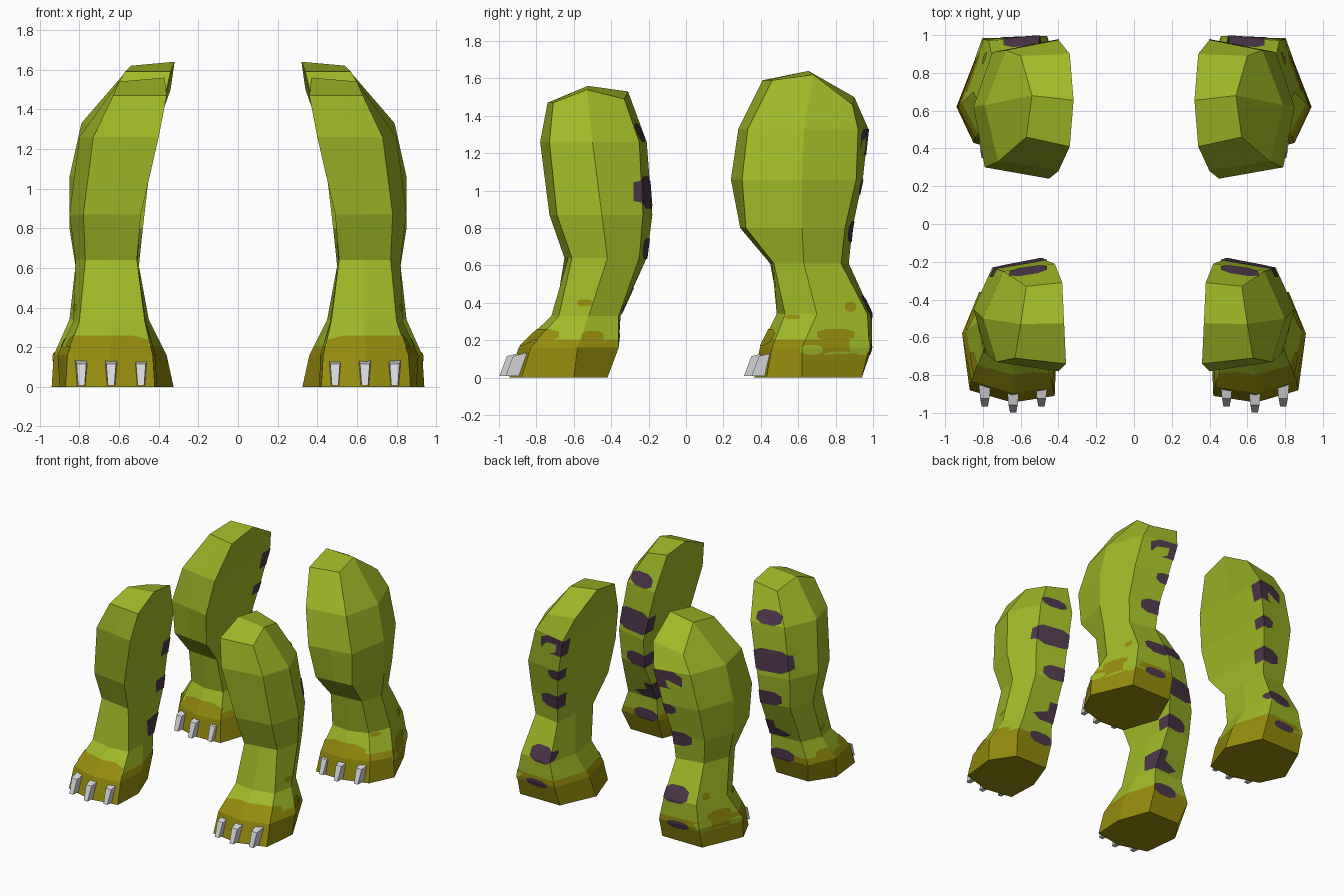
import bpy, bmesh
from mathutils import Vector

if "Cube" in bpy.data.objects:
    bpy.data.objects.remove(bpy.data.objects["Cube"])


def material(name, rgb):
    m = bpy.data.materials.new(name)
    m.diffuse_color = (*rgb, 1)
    m.use_nodes = True
    m.node_tree.nodes["Principled BSDF"].inputs["Base Color"].default_value = m.diffuse_color
    return m


GREEN = material("skin_green", (0.35, 0.485, 0.02))
OLIVE = material("mud_olive", (0.30, 0.26, 0.004))
PURPLE = material("spot_purple", (0.075, 0.038, 0.068))
CLAW = material("claw_grey", (0.68, 0.68, 0.70))

# Ring: z, inner-front, outer-front, outer, back-outer, back-inner (x, y pairs),
# bulge of the front middle and of the inner middle
FRONT = [
    (0.00, .42, -.91, .87, -.88, .90, -.60, .78, -.42, .50, -.42, .05, .05),
    (0.16, .43, -.86, .86, -.83, .91, -.58, .82, -.36, .50, -.36, .05, .05),
    (0.33, .47, -.70, .80, -.68, .83, -.52, .76, -.36, .50, -.35, .03, .02),
    (0.64, .51, -.65, .77, -.61, .82, -.42, .74, -.25, .51, -.21, 0, 0),
    (0.87, .49, -.73, .78, -.69, .85, -.45, .75, -.23, .50, -.18, 0, 0),
    (1.26, .40, -.78, .73, -.73, .80, -.50, .69, -.25, .42, -.21, 0, 0),
    (1.47, .36, -.74, .63, -.71, .60, -.53, .57, -.33, .38, -.31, 0, 0),
]
BACK = [
    (0.00, .42, .38, .85, .43, .94, .62, .80, .94, .45, .94, .04, .11),
    (0.16, .44, .41, .84, .46, .93, .62, .80, .98, .46, .995, .04, .09),
    (0.34, .48, .50, .78, .53, .85, .70, .77, .97, .50, .995, .03, .04),
    (0.61, .50, .45, .76, .47, .82, .63, .74, .83, .52, .87, 0, 0),
    (0.80, .48, .29, .78, .32, .85, .62, .76, .85, .51, .89, 0, 0),
    (1.06, .45, .24, .79, .30, .85, .62, .75, .91, .46, .945, 0, 0),
    (1.33, .40, .28, .72, .33, .79, .63, .68, .92, .40, .975, 0, 0),
    (1.59, .34, .41, .57, .46, .54, .68, .60, .89, .34, .90, 0, .02),
]


def leg_mesh(rings, crest, tail):
    """Loft seven-sided rings; the last ring has its own heights."""
    bm = bmesh.new()
    loops = []
    for r in rings:
        z = r[0]
        a, b, c, d, e = [Vector((r[i], r[i + 1], z)) for i in range(1, 11, 2)]
        f = (a + b) / 2 - Vector((0, r[11], 0))
        g = (a + e) / 2 - Vector((r[12], 0, 0))
        if r is rings[-1]:
            g.z += crest
            c.z += crest - 0.02
            d.z += tail - 0.04
            e.z += tail
        loops.append([bm.verts.new(p) for p in (a, f, b, c, d, e, g)])
    for lo, hi in zip(loops, loops[1:]):
        for i in range(7):
            j = (i + 1) % 7
            bm.faces.new((lo[i], lo[j], hi[j], hi[i]))
    bm.faces.new(loops[0][::-1])
    t = loops[-1]
    bm.faces.new((t[0], t[1], t[2], t[3], t[6]))
    bm.faces.new((t[6], t[3], t[4], t[5]))
    bmesh.ops.recalc_face_normals(bm, faces=bm.faces)
    bm.normal_update()
    return bm


def cut(bm, co, no, keep_all=False):
    bmesh.ops.bisect_plane(bm, geom=bm.verts[:] + bm.edges[:] + bm.faces[:],
                           plane_co=co, plane_no=no, clear_outer=not keep_all)


def finish(bm, name, mats, side):
    """Store a right-hand part, mirrored when side is -1."""
    if side < 0:
        for v in bm.verts:
            v.co.x *= -1
        bmesh.ops.reverse_faces(bm, faces=bm.faces)
    me = bpy.data.meshes.new(name)
    bm.to_mesh(me)
    bm.free()
    for m in mats:
        me.materials.append(m)
    bpy.context.collection.objects.link(bpy.data.objects.new(name, me))


def plate(base, name, mat, side, axis, u, z, hu, hz, limit_co, limit_no):
    """Thin eight-sided patch that follows the skin."""
    bm = base.copy()
    bm.normal_update()
    for v, n in [(v, v.normal.copy()) for v in bm.verts]:
        v.co += n * 0.005
    mid = Vector((0, 0, z))
    mid[axis] = u
    for su in (-1, 0, 1):
        for sz in (-1, 0, 1):
            if su or sz:
                no = Vector((0, 0, sz / hz))
                no[axis] = su / hu
                reach = 1.5 if su and sz else 1.0
                co = mid + no * (reach / no.length_squared)
                cut(bm, co, no.normalized())
    cut(bm, limit_co, limit_no)
    finish(bm, name, [mat], side)


def claw(name, x, y, side):
    """Tapered toe block leaning back at the top."""
    bm = bmesh.new()
    bmesh.ops.create_cube(bm, size=1)
    for v in bm.verts:
        top, front = v.co.z > 0, v.co.y < 0
        half = 0.032 if top else 0.022
        if front:
            half *= 0.75
        v.co.x = x + (half if v.co.x > 0 else -half)
        v.co.y = y + (0.04 if top else 0) + (0 if front else 0.08)
        v.co.z = (0.115 if front else 0.135) if top else 0.008
    finish(bm, name, [CLAW], side)


# Spots: x, z, half width, half height
FRONT_SPOTS = [(.56, 1.31, .10, .05), (.60, .99, .17, .085), (.57, .69, .11, .055),
               (.56, .41, .13, .07), (.60, .19, .10, .045)]
BACK_SPOTS = [(.48, 1.26, .14, .07), (.48, 1.02, .08, .04), (.54, .78, .12, .055),
              (.59, .38, .10, .06), (.62, .15, .09, .03)]
# Mud and clean blobs on the outer side: y, z, half width, half height, material
FRONT_BLOBS = [(-.54, .40, .04, .018, OLIVE), (-.78, .23, .10, .03, OLIVE),
               (-.50, .22, .06, .03, OLIVE)]
BACK_BLOBS = [(.88, .38, .03, .025, OLIVE), (.57, .325, .04, .012, OLIVE),
              (.80, .23, .10, .03, OLIVE), (.67, .15, .06, .025, GREEN),
              (.93, .17, .055, .05, GREEN), (.82, .12, .08, .02, GREEN)]
FRONT_CLAWS = [(.49, -.965), (.64, -.998), (.79, -.965)]
BACK_CLAWS = [(.49, .34), (.64, .31), (.79, .35)]

LEGS = [("front", FRONT, .09, .06, FRONT_SPOTS, FRONT_BLOBS, FRONT_CLAWS),
        ("back", BACK, .05, -.09, BACK_SPOTS, BACK_BLOBS, BACK_CLAWS)]

for part, rings, crest, tail, spots, blobs, claws in LEGS:
    for side, hand in ((1, "right"), (-1, "left")):
        tag = f"{part}_{hand}"
        base = leg_mesh(rings, crest, tail)
        # Spots down the back edge
        for i, (x, z, hx, hz) in enumerate(spots):
            near = min(rings, key=lambda r: abs(r[0] - z))
            plate(base, f"{tag}_spot_{i + 1}", PURPLE, side, 0, x, z, hx, hz,
                  Vector((0, near[10] - 0.10, 0)), Vector((0, -1, 0)))
        # Blobs around the ankle
        for i, (y, z, hy, hz, mat) in enumerate(blobs):
            plate(base, f"{tag}_blob_{i + 1}", mat, side, 1, y, z, hy, hz,
                  Vector((0.64, 0, 0)), Vector((-1, 0, 0)))
        # Mud on the front of the foot
        plate(base, f"{tag}_mud_front", OLIVE, side, 0, .62, .215, .17, .045,
              Vector((0, rings[2][2] + 0.05, 0)), Vector((0, 1, 0)))
        # Muddy foot below the waterline
        cut(base, Vector((0, 0, 0.205)), Vector((0, 0, 1)), keep_all=True)
        for f in base.faces:
            f.material_index = 1 if f.calc_center_median().z < 0.205 else 0
        finish(base, f"{tag}_leg", [GREEN, OLIVE], side)
        for i, (x, y) in enumerate(claws):
            claw(f"{tag}_claw_{i + 1}", x, y, side)
